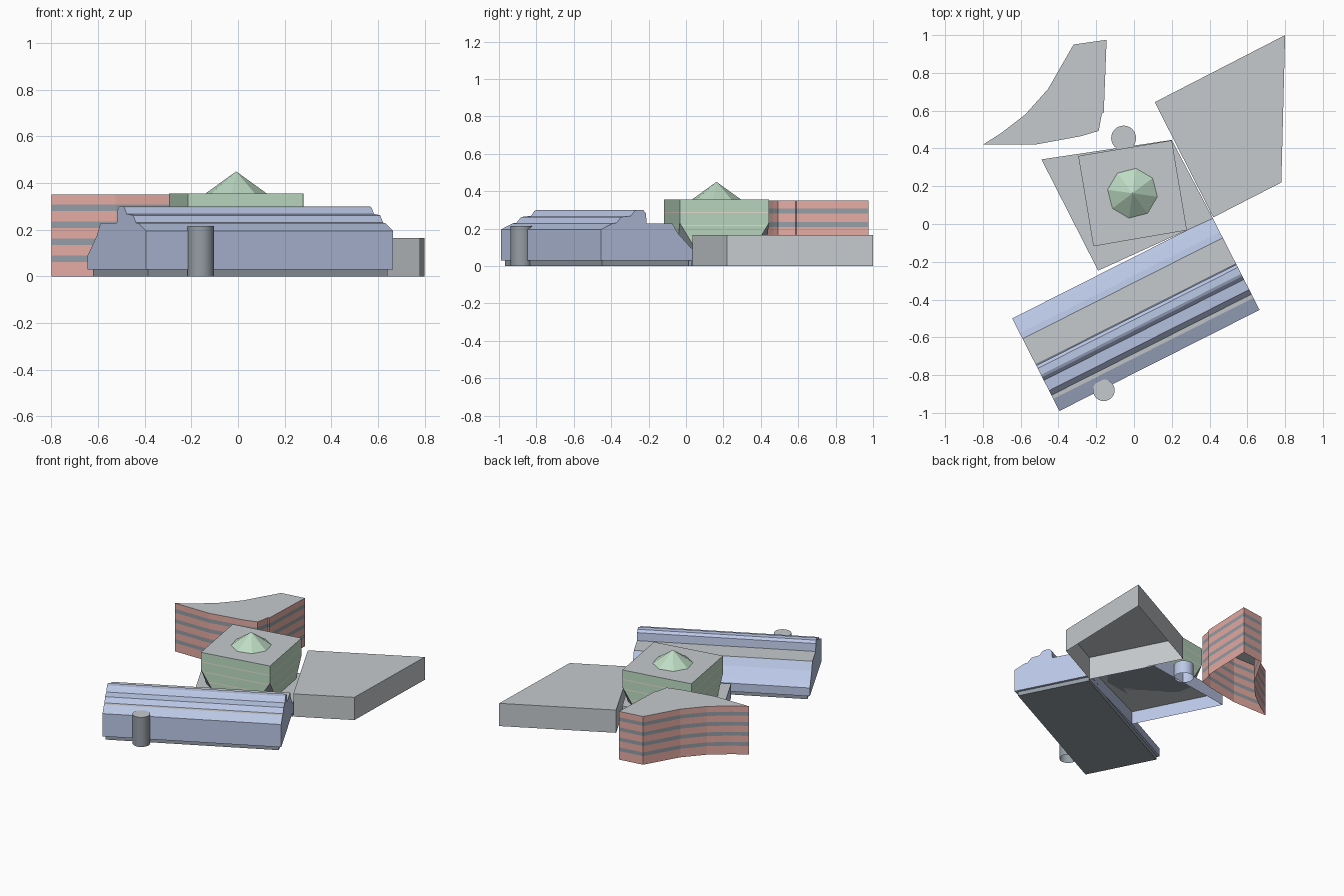
import bpy, bmesh, math

if "Cube" in bpy.data.objects:
    bpy.data.objects.remove(bpy.data.objects["Cube"])

def material(name, rgb):
    m = bpy.data.materials.new(name)
    m.diffuse_color = (*rgb, 1)
    m.use_nodes = True
    m.node_tree.nodes["Principled BSDF"].inputs["Base Color"].default_value = m.diffuse_color
    return m

GREY = material("grey", (0.56, 0.59, 0.61))
DARK = material("dark_grey", (0.30, 0.34, 0.38))
BLUE = material("blue", (0.50, 0.58, 0.80))
GREEN = material("green", (0.51, 0.71, 0.55))
RED = material("red", (0.79, 0.41, 0.37))
CREAM = material("cream", (0.85, 0.78, 0.66))


def loft(name, rings, side, caps=(None, GREY)):
    """Skin matching rings; side(layer, segment) picks a material, caps = (first, last)."""
    bm = bmesh.new()
    me = bpy.data.meshes.new(name)
    used = []

    def paint(face, mat):
        if mat not in used:
            used.append(mat)
            me.materials.append(mat)
        face.material_index = used.index(mat)

    vs = [[bm.verts.new(p) for p in r] for r in rings]
    n = len(vs[0])
    for k in range(len(vs) - 1):
        for i in range(n):
            j = (i + 1) % n
            paint(bm.faces.new((vs[k][i], vs[k][j], vs[k + 1][j], vs[k + 1][i])), side(k, i))
    if caps[0]:
        paint(bm.faces.new(vs[0][::-1]), caps[0])
    if caps[1]:
        paint(bm.faces.new(vs[-1]), caps[1])
    bmesh.ops.recalc_face_normals(bm, faces=bm.faces)
    bm.to_mesh(me)
    bm.free()
    ob = bpy.data.objects.new(name, me)
    bpy.context.collection.objects.link(ob)
    return ob


def prism(name, pts, levels, mats, bottom=None):
    """Vertical block with one wall material per level; open underneath by default."""
    return loft(name, [[(x, y, z) for x, y in pts] for z in levels],
                lambda k, i: mats[k], (bottom, GREY))


def circle(cx, cy, r, n, start=0.0):
    return [(cx + r * math.cos(start + math.tau * i / n),
             cy + r * math.sin(start + math.tau * i / n)) for i in range(n)]


def smooth(ob, angle):
    bpy.ops.object.select_all(action='DESELECT')
    ob.select_set(True)
    bpy.context.view_layer.objects.active = ob
    bpy.ops.object.shade_smooth_by_angle(angle=math.radians(angle))


# Long blue hall: stepped cross-section swept along its slanted axis
O, U, V = (-0.645, -0.5), (1.06, 0.535), (0.25, -0.49)

def hall(f, a):
    return (O[0] + f * V[0] + a * U[0], O[1] + f * V[1] + a * U[1])

profile = [(0, .03), (0, .09), (.05, .115), (.16, .175), (.22, .228), (.50, .228),
           (.51, .283), (.54, .30), (.61, .30), (.635, .293), (.67, .268), (.78, .262),
           (.83, .23), (.87, .228), (1, .195), (1, .03)]
loft("long_hall", [[(*hall(f, a), z) for f, z in profile] for a in (0, 1)],
     lambda k, i: GREY if i in (4, 12) else BLUE, (BLUE, BLUE))
prism("hall_plinth", [hall(f, a) for f, a in ((.03, .015), (.97, .015), (.97, .985), (.03, .985))],
      [0, .031], [DARK], DARK)

# Round towers
smooth(prism("front_tower", circle(-.16, -.88, .0575, 24), [0, .215], [DARK]), 30)
smooth(prism("rear_tower", circle(-.055, .455, .066, 24), [0, .095], [BLUE]), 30)

# Low podium under the pavilion
prism("podium", [(-.49, .342), (-.19, -.247), (.418, .03), (.2, .445)], [0, .095], [BLUE])

# Grey side block
prism("side_block", [(.11, .645), (.13, .605), (.42, .035), (.78, .22), (.8, 1)], [0, .165], [GREY])

# Curved red building with dark window bands
bands = [0] + [z for i in range(4) for z in (.062 + .073 * i, .089 + .073 * i)] + [.35]
prism("banded_building",
      [(-.8, .42), (-.525, .42), (-.28, .465), (-.187, .493), (-.17, .585), (-.16, .59),
       (-.145, .975), (-.32, .95), (-.455, .715), (-.575, .58), (-.705, .48)],
      bands, [RED, DARK] * 4 + [RED])

# Green pavilion: square above, corners cut away toward the base
square = [(-.295, .36), (-.215, -.118), (.28, -.033), (.2, .443)]

def cut_square(z):
    t = max(.0005, (.23 - z) * .62) / .49
    ring = []
    for i, p in enumerate(square):
        for q in (square[i - 1], square[(i + 1) % 4]):
            ring.append((p[0] + (q[0] - p[0]) * t, p[1] + (q[1] - p[1]) * t, z))
    return ring

levels = [.095, .147, .153, .214, .22, .23, .283, .289, .355]
loft("pavilion", [cut_square(z) for z in levels],
     lambda k, i: DARK if i % 2 == 0 and k < 5 else CREAM if k in (1, 3, 6) else GREEN,
     (DARK, GREY))

# Eight-sided pavilion spire
bpy.ops.mesh.primitive_cone_add(vertices=8, radius1=.133, radius2=0, depth=.095,
                                location=(-.008, .163, .4025), rotation=(0, 0, math.radians(-8)))
spire = bpy.context.object
spire.name = "pavilion_spire"
spire.data.materials.append(GREEN)
